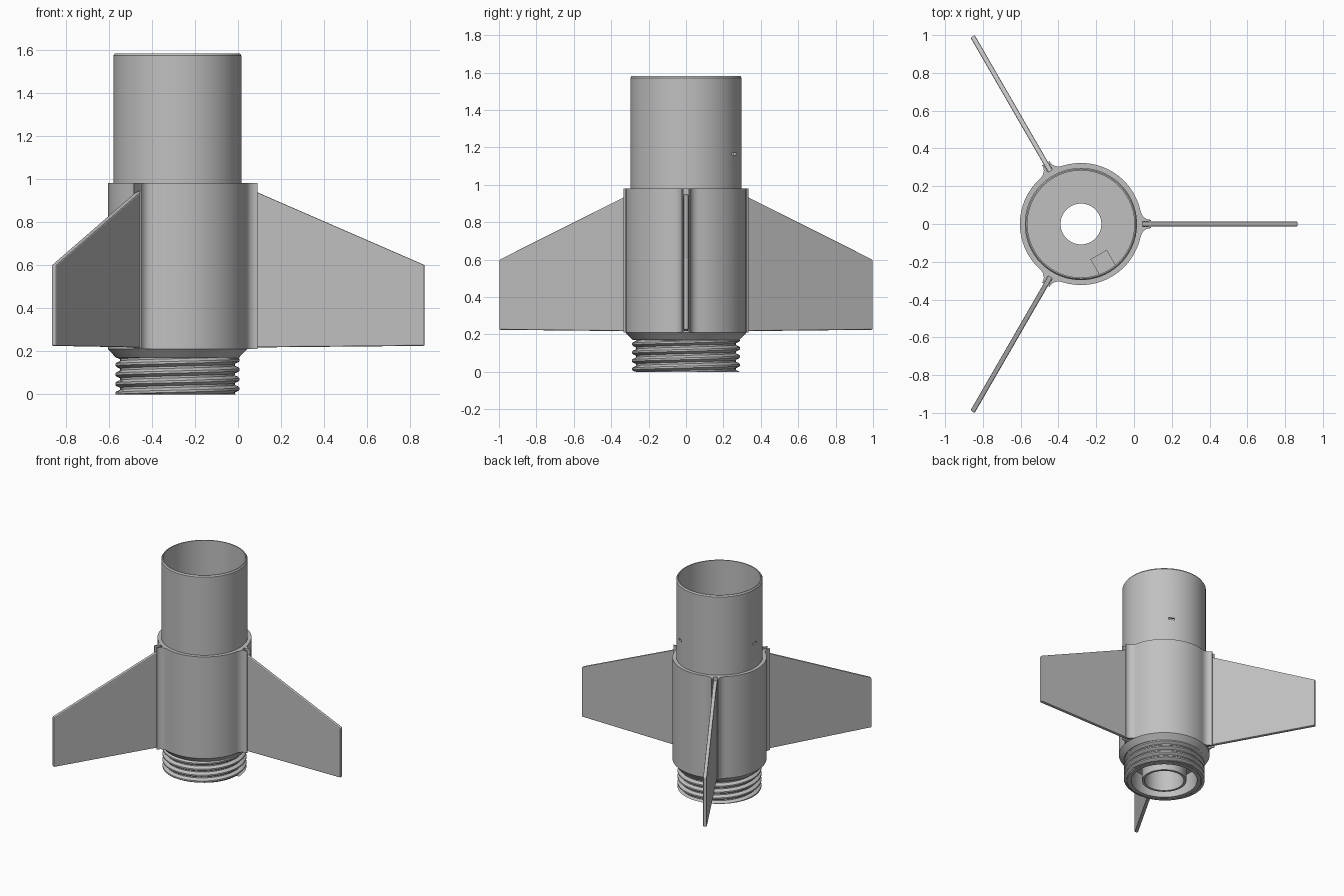
import bpy, bmesh, math
from math import sin, cos, pi, radians
from mathutils import Matrix, Vector

cube = bpy.data.objects.get("Cube")
if cube:
    bpy.data.objects.remove(cube, do_unlink=True)

AXIS = Matrix.Translation((-0.281, 0, 0))
FIN_ANGLES = (0, 120, 240)

grey = bpy.data.materials.new("plain_grey")
grey.use_nodes = True
grey.diffuse_color = (0.53, 0.53, 0.53, 1)
grey.node_tree.nodes["Principled BSDF"].inputs["Base Color"].default_value = grey.diffuse_color


def finish(name, bm, angle=0, smooth=True):
    """Turn a bmesh built around the origin into an object on the body axis."""
    bmesh.ops.remove_doubles(bm, verts=bm.verts, dist=0.0001)
    bmesh.ops.recalc_face_normals(bm, faces=bm.faces)
    mesh = bpy.data.meshes.new(name)
    bm.to_mesh(mesh)
    bm.free()
    mesh.materials.append(grey)
    ob = bpy.data.objects.new(name, mesh)
    bpy.context.collection.objects.link(ob)
    ob.matrix_world = AXIS @ Matrix.Rotation(radians(angle), 4, 'Z')
    bpy.ops.object.select_all(action='DESELECT')
    ob.select_set(True)
    bpy.context.view_layer.objects.active = ob
    if smooth:
        bpy.ops.object.shade_smooth_by_angle(angle=radians(30))
    return ob


def skin(bm, rows, close_rows):
    """Join equal rows of points with quads; each row is a closed loop when close_rows is set."""
    grid = [[bm.verts.new(p) for p in row] for row in rows]
    last = len(grid) if close_rows else len(grid) - 1
    for i in range(last):
        a, b = grid[i], grid[(i + 1) % len(grid)]
        for j in range(len(a) - 1):
            bm.faces.new((a[j], b[j], b[j + 1], a[j + 1]))


def lathe(name, profile, n=96):
    bm = bmesh.new()
    loop = profile + profile[:1]
    skin(bm, [[(r * cos(2 * pi * i / n), r * sin(2 * pi * i / n), z) for r, z in loop]
              for i in range(n)], True)
    return finish(name, bm)


def box(name, size, centre, angle):
    bm = bmesh.new()
    bmesh.ops.create_cube(bm, size=1)
    bmesh.ops.scale(bm, vec=size, verts=bm.verts)
    bmesh.ops.translate(bm, vec=centre, verts=bm.verts)
    return finish(name, bm, angle, smooth=False)


# Body: upper tube, inner floor with hole, motor tube and tail cavity
body = lathe("body_tube", [
    (0.235, 0), (0.264, 0), (0.264, 0.17), (0.285, 0.17), (0.323, 0.21), (0.297, 0.21),
    (0.297, 1.572), (0.290, 1.582), (0.283, 1.582), (0.283, 0.95), (0.108, 0.95),
    (0.108, 0.90), (0.14, 0.90), (0.14, 0), (0.158, 0), (0.158, 0.15), (0.235, 0.15)])

# Two small slots through the upper tube wall
for a in (60, 180):
    cutter = box("slot_cutter", (0.1, 0.042, 0.015), (0.29, 0, 1.165), a)
    cutter.hide_render = True
    mod = body.modifiers.new("slot", 'BOOLEAN')
    mod.operation = 'DIFFERENCE'
    mod.object = cutter
    bpy.context.view_layer.objects.active = body
    bpy.ops.object.modifier_apply(modifier=mod.name)
    bpy.data.objects.remove(cutter, do_unlink=True)

# Anchor block inside the tube
box("anchor_block", (0.1, 0.1, 0.17), (0.237, 0, 1.03), 300)


# Collar: round outline with filleted, slotted lugs holding the fins
def lug_half():
    start = Vector((0.323 * cos(radians(13)), 0.323 * sin(radians(13))))
    mid, end = Vector((0.3264, 0.022)), Vector((0.372, 0.022))
    pts = [start * (1 - t) ** 2 + mid * 2 * t * (1 - t) + end * t * t
           for t in (k / 8 for k in range(9))]
    return pts + [Vector((0.372, 0.015)), Vector((0.325, 0.0131))]


half = lug_half()
lug = [Vector((p.x, -p.y)) for p in half] + half[::-1]
outline = []
for a in FIN_ANGLES:
    turn = Matrix.Rotation(radians(a), 2)
    outline += [turn @ p for p in lug]
    outline += [Vector((0.323 * cos(t), 0.323 * sin(t)))
                for t in (radians(a + 13 + 94 * k / 30) for k in range(1, 30))]
bm = bmesh.new()
rows = []
for p in outline:
    q = p.normalized() * 0.292
    rows.append([(q.x, q.y, 0.21), (p.x, p.y, 0.21), (p.x, p.y, 0.98), (q.x, q.y, 0.98)])
skin(bm, rows, True)
finish("fin_collar", bm)

# Fins: tapered plates with softened edges
for a, side in zip(FIN_ANGLES, ("left", "back_right", "front_right")):
    bm = bmesh.new()
    outer = [(0.30, 0.217), (1.147, 0.225), (1.147, 0.60), (0.372, 0.937), (0.30, 0.955)]
    face = bm.faces.new([bm.verts.new((x, -0.013, z)) for x, z in outer])
    grown = bmesh.ops.extrude_face_region(bm, geom=[face])["geom"]
    bmesh.ops.translate(bm, vec=(0, 0.026, 0),
                        verts=[v for v in grown if isinstance(v, bmesh.types.BMVert)])
    fin = finish("fin_" + side, bm, a, smooth=False)
    bevel = fin.modifiers.new("soft_edges", 'BEVEL')
    bevel.width = 0.006
    bevel.segments = 2

# Screw thread on the tail: a profile swept along a helix, trimmed flat at both ends
TOP, PITCH, STEPS = 0.17, 0.0445, 72
ridge = [(0.266, 0), (0.266, 0.008), (0.283, 0.016), (0.288, 0.021),
         (0.288, 0.031), (0.283, 0.036), (0.266, 0.0435)]
bm = bmesh.new()
rows = []
for i in range(-STEPS, 5 * STEPS):
    t = 2 * pi * i / STEPS
    rows.append([(r * cos(t), r * sin(t), min(max(z + PITCH * i / STEPS, 0), TOP))
                 for r, z in ridge])
skin(bm, rows, False)
bmesh.ops.dissolve_degenerate(bm, dist=0.0001, edges=bm.edges)
finish("tail_thread", bm)
